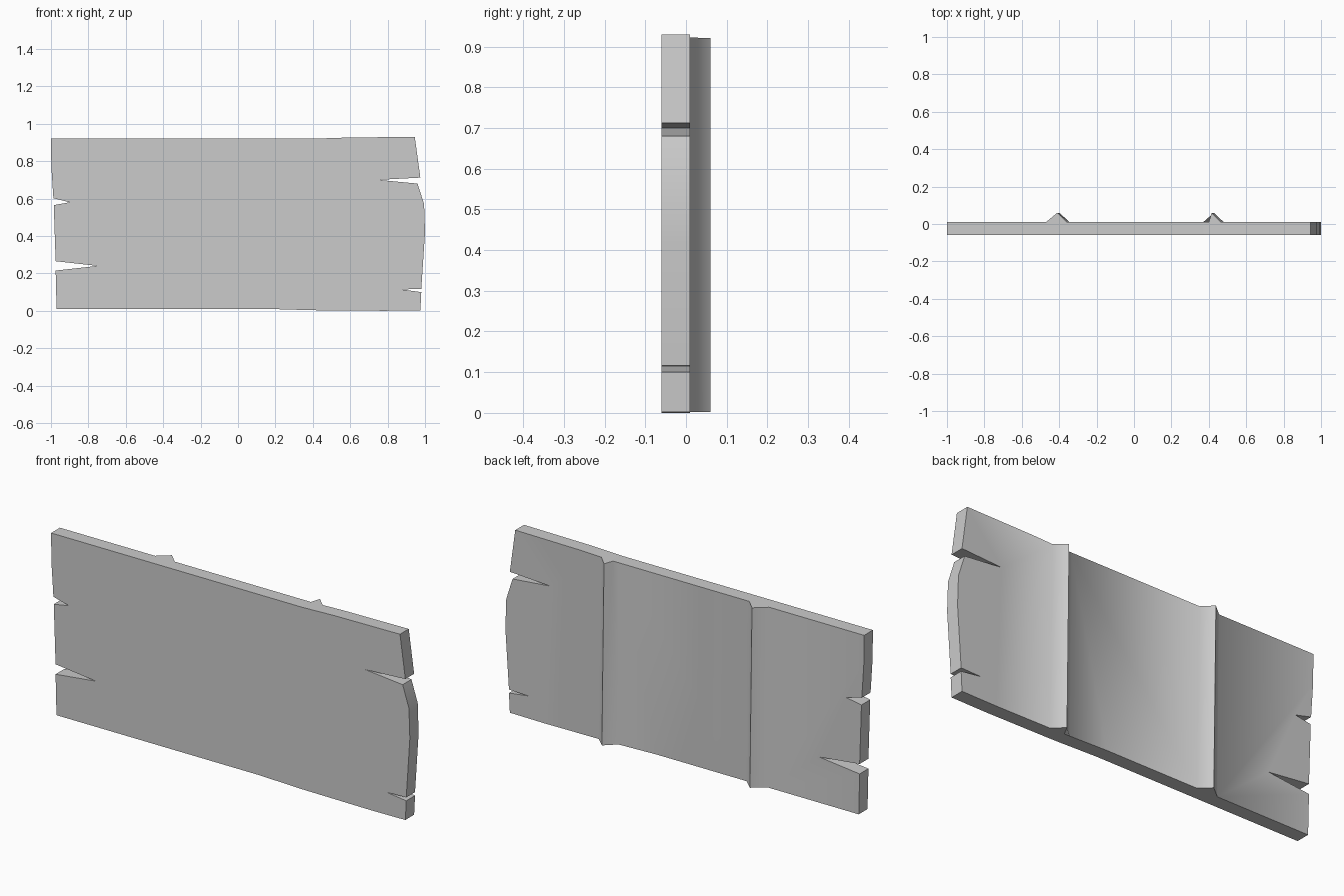
import bpy, bmesh, math
from mathutils import Vector

if "Cube" in bpy.data.objects:
    bpy.data.objects.remove(bpy.data.objects["Cube"])

FRONT, BACK, RIDGE = -0.06, 0.01, 0.06

# Board outline seen from the front (x, z), with split notches at both ends
outline = [
    (-1.0, 0.92), (0.40, 0.92), (0.58, 0.926), (0.945, 0.93),
    (0.975, 0.712), (0.75, 0.70), (0.96, 0.68), (0.995, 0.57), (1.0, 0.42),
    (0.98, 0.117), (0.87, 0.114), (0.98, 0.10), (0.975, 0.002), (0.78, 0.0),
    (0.40, 0.003), (0.16, 0.01), (-0.97, 0.01), (-0.975, 0.215), (-0.75, 0.24),
    (-0.975, 0.265), (-0.985, 0.565), (-0.90, 0.58), (-0.987, 0.602),
    (-0.998, 0.77),
]

# Solid board
bm = bmesh.new()
face = bm.faces.new([bm.verts.new((x, FRONT, z)) for x, z in outline])
ext = bmesh.ops.extrude_face_region(bm, geom=[face])
for v in ext["geom"]:
    if isinstance(v, bmesh.types.BMVert):
        v.co.y = BACK


def cut(top_x, bottom_x):
    """Slice the board along a nearly vertical line; return new vertices."""
    normal = Vector((0.92, 0, bottom_x - top_x)).normalized()
    res = bmesh.ops.bisect_plane(
        bm, geom=bm.verts[:] + bm.edges[:] + bm.faces[:], dist=1e-5,
        plane_co=(bottom_x, 0, 0), plane_no=normal)
    return [g for g in res["geom_cut"] if isinstance(g, bmesh.types.BMVert)]


# Two raised triangular ridges across the back
for left, peak, right in ((-0.47, -0.41, -0.36), (0.36, 0.415, 0.465)):
    cut(left, left + 0.01)
    cut(right, right + 0.015)
    for v in cut(peak, peak + 0.012):
        if v.co.y > 0:
            v.co.y = RIDGE

bmesh.ops.recalc_face_normals(bm, faces=bm.faces[:])
mesh = bpy.data.meshes.new("sign_board")
bm.to_mesh(mesh)
bm.free()
board = bpy.data.objects.new("sign_board", mesh)
bpy.context.collection.objects.link(board)

# Smooth shading with sharp corners
bpy.context.view_layer.objects.active = board
board.select_set(True)
bpy.ops.object.shade_smooth_by_angle(angle=math.radians(50))
